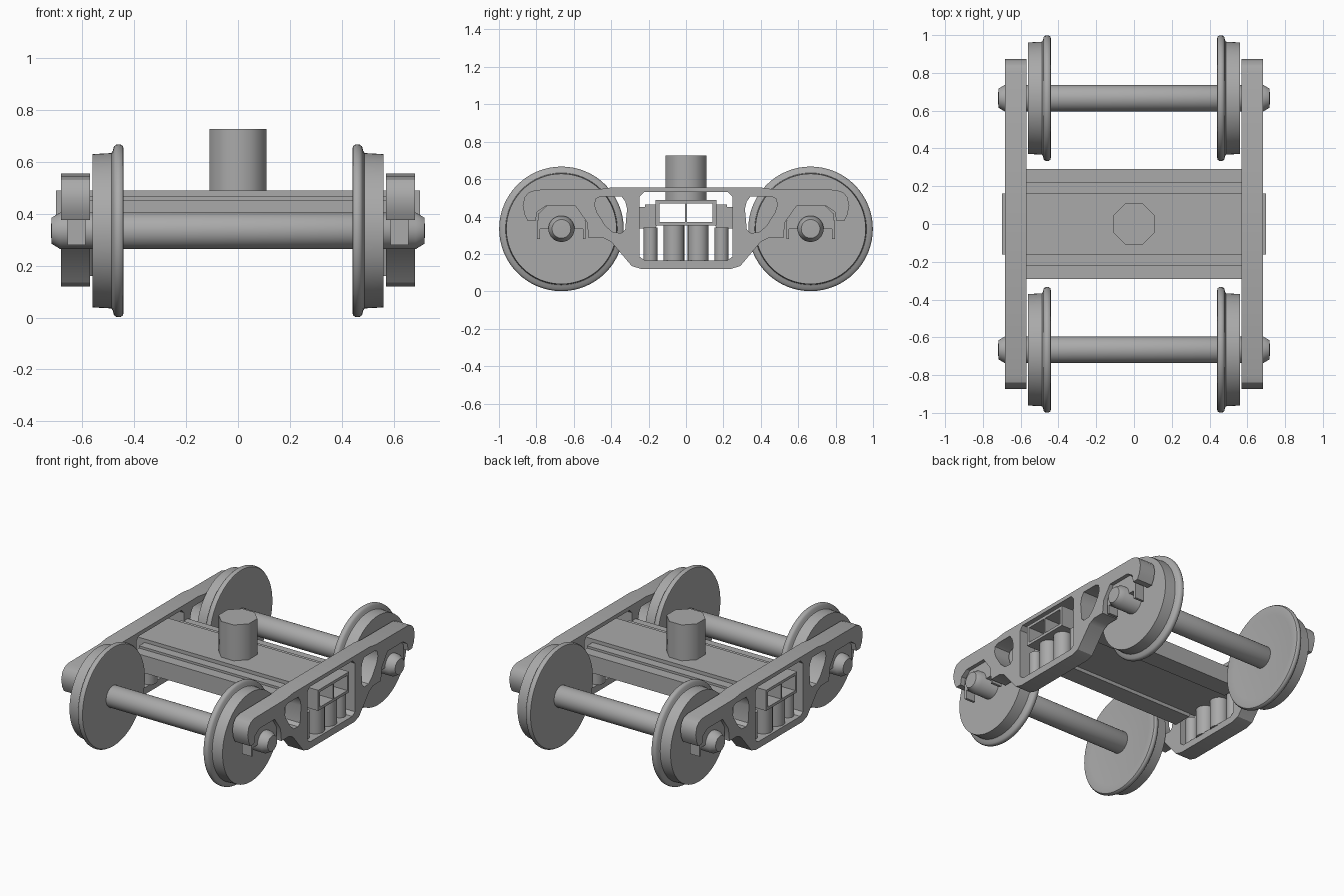
import bpy, bmesh, math
from mathutils import Matrix, Vector

if "Cube" in bpy.data.objects:
    bpy.data.objects.remove(bpy.data.objects["Cube"])

steel = bpy.data.materials.new("grey_steel")
steel.diffuse_color = (0.4, 0.4, 0.4, 1)
steel.use_nodes = True
steel.node_tree.nodes["Principled BSDF"].inputs["Base Color"].default_value = steel.diffuse_color

AXLE_Y, AXLE_Z = 0.666, 0.334
SIDE_ROT = (math.pi / 2, 0, math.pi / 2)   # local x,y,z -> world y,z,x


def prism(name, outlines, x0, x1):
    """Extrude a y-z outline (first) with holes (the rest) from x0 to x1."""
    cu = bpy.data.curves.new(name, 'CURVE')
    cu.dimensions = '2D'
    cu.fill_mode = 'BOTH'
    cu.extrude = abs(x1 - x0) / 2
    for pts in outlines:
        sp = cu.splines.new('POLY')
        sp.points.add(len(pts) - 1)
        for p, (y, z) in zip(sp.points, pts):
            p.co = (y, z, 0, 1)
        sp.use_cyclic_u = True
    ob = bpy.data.objects.new(name, cu)
    bpy.context.collection.objects.link(ob)
    ob.location.x = (x0 + x1) / 2
    ob.rotation_euler = SIDE_ROT
    select(ob)
    bpy.ops.object.convert(target='MESH')
    ob = bpy.context.object
    bm = bmesh.new()
    bm.from_mesh(ob.data)
    bmesh.ops.remove_doubles(bm, verts=bm.verts, dist=1e-5)
    bmesh.ops.recalc_face_normals(bm, faces=bm.faces)
    bm.to_mesh(ob.data)
    return finish(ob, 30)


def lathe(name, profile, centre, axis='X', sides=48, angle=35, turn=0):
    """Spin (radius, along) points round an axis through centre."""
    bm = bmesh.new()
    vs = [bm.verts.new((r, 0, a)) for r, a in profile]
    es = [bm.edges.new(e) for e in zip(vs, vs[1:])]
    bmesh.ops.spin(bm, geom=vs + es, cent=(0, 0, 0), axis=(0, 0, 1),
                   angle=2 * math.pi, steps=sides)
    bmesh.ops.remove_doubles(bm, verts=bm.verts, dist=1e-5)
    bmesh.ops.recalc_face_normals(bm, faces=bm.faces)
    m = Matrix.Rotation(turn, 4, 'Z')
    if axis == 'X':
        m = Matrix.Rotation(math.pi / 2, 4, 'Y') @ m
    bm.transform(Matrix.Translation(Vector(centre)) @ m)
    me = bpy.data.meshes.new(name)
    bm.to_mesh(me)
    ob = bpy.data.objects.new(name, me)
    bpy.context.collection.objects.link(ob)
    return finish(ob, angle)


def select(ob):
    bpy.ops.object.select_all(action='DESELECT')
    ob.select_set(True)
    bpy.context.view_layer.objects.active = ob


def finish(ob, angle):
    ob.data.materials.clear()
    ob.data.materials.append(steel)
    select(ob)
    bpy.ops.object.shade_smooth_by_angle(angle=math.radians(angle))
    return ob


def rect(y0, y1, z0, z1):
    return [(y0, z0), (y1, z0), (y1, z1), (y0, z1)]


def mirror(pts, s):
    return [(s * y, z) for y, z in pts]


# Side frame outline and openings
half = [(0.24, 0.12), (0.29, 0.135), (0.40, 0.265), (0.44, 0.285), (0.52, 0.285),
        (0.53, 0.37), (0.59, 0.455), (0.75, 0.455), (0.795, 0.425), (0.805, 0.375),
        (0.845, 0.375), (0.863, 0.41), (0.873, 0.46), (0.862, 0.505), (0.84, 0.53),
        (0.80, 0.543), (0.47, 0.545), (0.40, 0.555)]
outline = half + mirror(half, -1)[::-1]
side_hole = [(0.325, 0.33), (0.345, 0.312), (0.39, 0.315), (0.43, 0.35), (0.475, 0.42),
             (0.488, 0.46), (0.482, 0.495), (0.455, 0.508), (0.345, 0.508),
             (0.325, 0.48), (0.315, 0.44)]
window = [(-0.22, 0.165), (0.22, 0.165), (0.248, 0.185), (0.248, 0.505), (0.225, 0.53),
          (-0.225, 0.53), (-0.248, 0.505), (-0.248, 0.185)]

# Bearing adapter arch over the axle, relative to the axle centre
arch = [(0.07 * math.cos(a), 0.07 * math.sin(a))
        for a in [math.pi * i / 10 for i in range(11)]]
adapter = arch + [(-0.125, 0.0), (-0.125, 0.08), (-0.08, 0.122), (0.08, 0.122),
                  (0.125, 0.08), (0.125, 0.0)]

wheel_profile = [(0, 0.45), (0.07, 0.45), (0.27, 0.447), (0.315, 0.44), (0.326, 0.443), (0.332, 0.452),
                 (0.333, 0.46), (0.331, 0.47), (0.324, 0.478), (0.308, 0.482),
                 (0.299, 0.487), (0.295, 0.56), (0, 0.56)]

for s in (-1, 1):
    prism("side_frame", [outline, side_hole, mirror(side_hole, -1), window], s * 0.57, s * 0.682)

    # Spring group standing in the frame window
    for y, r, top in ((-0.19, 0.037, 0.34), (-0.065, 0.056, 0.36),
                      (0.065, 0.056, 0.36), (0.19, 0.037, 0.34)):
        lathe("spring", [(0, 0.16), (r, 0.16), (r, top), (0, top)],
              (s * 0.612, y, 0), 'Z', 20)

    for e in (-1, 1):
        lathe("wheel", [(r, s * a) for r, a in wheel_profile], (0, e * AXLE_Y, AXLE_Z), sides=64)
        prism("bearing_adapter", [[(e * AXLE_Y + y, AXLE_Z + z) for y, z in adapter]],
              s * 0.588, s * 0.657)
        # Thin retaining lips beside the journal
        for d in (-1, 1):
            yc = e * AXLE_Y + d * 0.122
            prism("adapter_lip", [rect(yc - 0.008, yc + 0.008, 0.28, 0.38)], s * 0.588, s * 0.657)

    # Stepped shoulders along the bolster
    shoulder = [(0.155, 0.355), (0.165, 0.335), (0.29, 0.335), (0.29, 0.45),
                (0.22, 0.45), (0.22, 0.465), (0.155, 0.465)]
    prism("bolster_shoulder", [mirror(shoulder, s)], -0.57, 0.57)

# Axles with tapered end caps
for e in (-1, 1):
    lathe("axle", [(0, -0.72), (0.05, -0.718), (0.07, -0.685), (0.07, 0.685),
                   (0.05, 0.718), (0, 0.72)], (0, e * AXLE_Y, AXLE_Z), sides=32)

# Hollow bolster running through both frames
prism("bolster", [rect(-0.162, 0.162, 0.352, 0.488),
                  rect(-0.143, -0.005, 0.37, 0.47), rect(0.005, 0.143, 0.37, 0.47)], -0.70, 0.70)

# Eight-sided centre pin
lathe("centre_pin", [(0, 0.48), (0.119, 0.48), (0.119, 0.725), (0, 0.725)],
      (0, 0, 0), 'Z', 8, 50, math.pi / 8)
